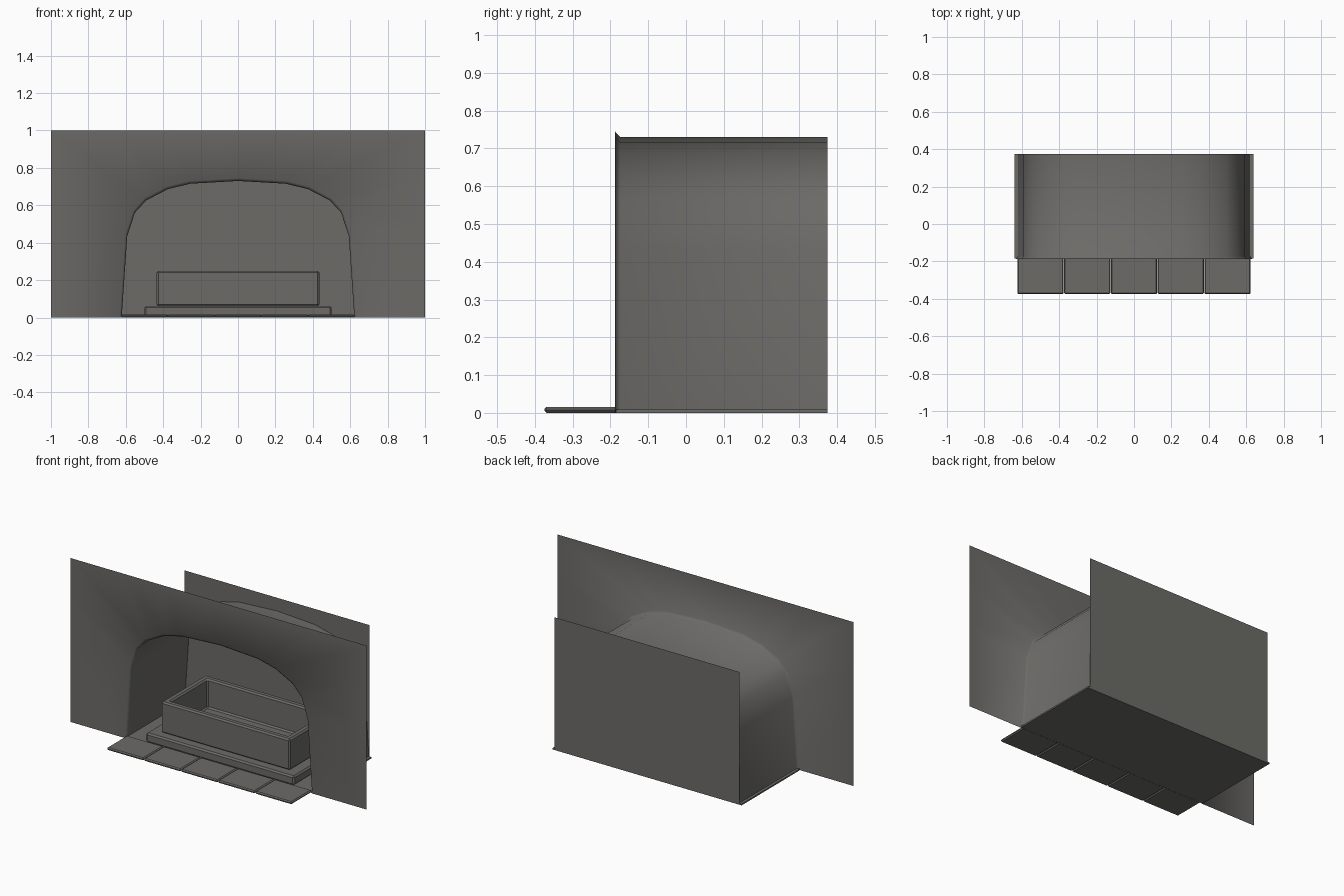
import bpy, bmesh

if "Cube" in bpy.data.objects:
    bpy.data.objects.remove(bpy.data.objects["Cube"])

stone = bpy.data.materials.new("dark_grey_stone")
stone.diffuse_color = (0.15, 0.146, 0.137, 1)
stone.use_nodes = True
stone.node_tree.nodes["Principled BSDF"].inputs["Base Color"].default_value = stone.diffuse_color


def finish(bm, name, bevel=0.0, smooth=False):
    bmesh.ops.recalc_face_normals(bm, faces=bm.faces)
    me = bpy.data.meshes.new(name)
    bm.to_mesh(me)
    bm.free()
    me.materials.append(stone)
    ob = bpy.data.objects.new(name, me)
    bpy.context.collection.objects.link(ob)
    if bevel:
        m = ob.modifiers.new("bevel", 'BEVEL')
        m.width = bevel
        m.segments = 1
    if smooth:
        for p in me.polygons:
            p.use_smooth = True
    return ob


def box_mesh(x0, x1, y0, y1, z0, z1):
    bm = bmesh.new()
    bmesh.ops.create_cube(bm, size=1)
    for v in bm.verts:
        v.co = ((x0 + x1) / 2 + v.co.x * (x1 - x0),
                (y0 + y1) / 2 + v.co.y * (y1 - y0),
                (z0 + z1) / 2 + v.co.z * (z1 - z0))
    return bm


# Wall with arched opening, chamfered lip and tunnel, one smooth surface
arch = [(0.632, 0), (0.602, 0.445), (0.56, 0.572), (0.50, 0.638),
        (0.382, 0.70), (0.26, 0.73), (0, 0.745)]
rim = [(1, 0), (1, 0.5), (1, 0.75), (1, 1), (0.65, 1), (0.35, 1), (0, 1)]
lip = [(x * 0.984, z * 0.98) for x, z in arch]


def mirrored(pts):
    return pts + [(-x, z) for x, z in reversed(pts[:-1])]


bm = bmesh.new()
rows = [[bm.verts.new((x, y, z)) for x, z in mirrored(p)]
        for p, y in ((rim, -0.188), (arch, -0.188), (lip, -0.174), (lip, 0.374))]
for a, b in zip(rows, rows[1:]):
    for i in range(len(a) - 1):
        bm.faces.new((a[i], a[i + 1], b[i + 1], b[i]))
bm.normal_update()
finish(bm, "arched_wall", smooth=True)
# make the opening face the viewer
me = bpy.data.objects["arched_wall"].data
if me.polygons[0].normal.y > 0:
    me.flip_normals()

# Back panel closing the tunnel
bm = bmesh.new()
bm.faces.new([bm.verts.new(c) for c in
              ((-0.625, 0.375, 0), (0.625, 0.375, 0), (0.625, 0.375, 0.81), (-0.625, 0.375, 0.81))])
finish(bm, "back_panel")

# Floor of the alcove
finish(box_mesh(-0.638, 0.638, -0.185, 0.375, 0, 0.009), "alcove_floor")

# Row of front paving tiles
for i in range(5):
    x = -0.625 + i * 0.25
    finish(box_mesh(x + 0.001, x + 0.249, -0.375, -0.18, 0, 0.016), f"paving_tile_{i + 1}", 0.006)

# Plinth
finish(box_mesh(-0.5, 0.5, -0.175, 0.36, 0.005, 0.062), "plinth", 0.009)

# Hollow open chest
bm = box_mesh(-0.435, 0.435, -0.122, 0.308, 0.06, 0.25)
top = max(bm.faces, key=lambda f: f.calc_center_median().z)
bmesh.ops.inset_region(bm, faces=[top], thickness=0.058)
geo = bmesh.ops.extrude_face_region(bm, geom=[top])["geom"]
bmesh.ops.translate(bm, vec=(0, 0, -0.175),
                    verts=[g for g in geo if isinstance(g, bmesh.types.BMVert)])
if top.is_valid:
    bmesh.ops.delete(bm, geom=[top], context='FACES_ONLY')
finish(bm, "hollow_chest", 0.009)
